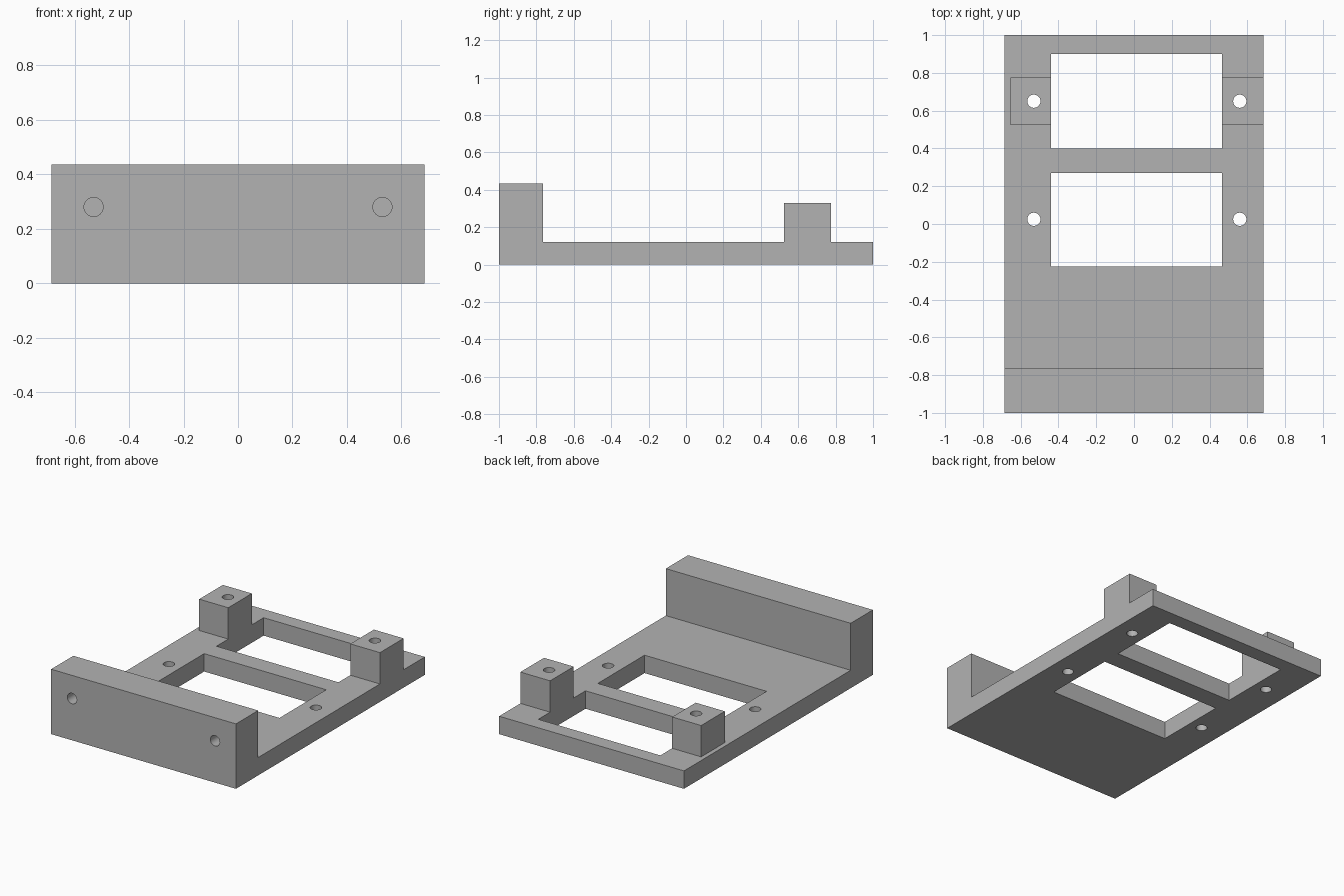
import bpy
import bmesh
from math import pi, radians
from mathutils import Matrix, Vector

cube = bpy.data.objects.get("Cube")
if cube:
    bpy.data.objects.remove(cube, do_unlink=True)

grey = bpy.data.materials.new("plain grey")
grey.use_nodes = True
colour = (0.45, 0.45, 0.45, 1)
grey.diffuse_color = colour
grey.node_tree.nodes["Principled BSDF"].inputs["Base Color"].default_value = colour

HALF_W = 0.685
PLATE_TOP, WALL_TOP, BLOCK_TOP = 0.12, 0.435, 0.33
WALL_BACK = -0.765
WINDOW_LEFT, WINDOW_RIGHT = -0.44, 0.465
HOLE_R = 0.035


def add_object(name, bm):
    bmesh.ops.recalc_face_normals(bm, faces=bm.faces)
    mesh = bpy.data.meshes.new(name)
    bm.to_mesh(mesh)
    bm.free()
    mesh.materials.append(grey)
    obj = bpy.data.objects.new(name, mesh)
    bpy.context.collection.objects.link(obj)
    return obj


def box(name, low, high):
    low, high = Vector(low), Vector(high)
    bm = bmesh.new()
    bmesh.ops.create_cube(bm, size=1)
    bmesh.ops.scale(bm, verts=bm.verts, vec=high - low)
    bmesh.ops.translate(bm, verts=bm.verts, vec=(low + high) / 2)
    return add_object(name, bm)


def rod(name, centre, length, axis="Z"):
    bm = bmesh.new()
    turn = Matrix.Rotation(pi / 2, 4, "X") if axis == "Y" else Matrix()
    bmesh.ops.create_cone(bm, cap_ends=True, segments=32, radius1=HOLE_R,
                          radius2=HOLE_R, depth=length,
                          matrix=Matrix.Translation(centre) @ turn)
    return add_object(name, bm)


def combine(target, tool, operation):
    mod = target.modifiers.new(operation, "BOOLEAN")
    mod.operation = operation
    mod.solver = "EXACT"
    mod.object = tool
    bpy.context.view_layer.objects.active = target
    bpy.ops.object.modifier_apply(modifier=mod.name)
    bpy.data.objects.remove(tool, do_unlink=True)


# Base plate and front wall: one stepped side profile, extruded across
profile = [(-1, 0), (1, 0), (1, PLATE_TOP), (WALL_BACK, PLATE_TOP),
           (WALL_BACK, WALL_TOP), (-1, WALL_TOP)]
bm = bmesh.new()
side = bm.faces.new([bm.verts.new((-HALF_W, y, z)) for y, z in profile])
extruded = bmesh.ops.extrude_face_region(bm, geom=[side])["geom"]
bmesh.ops.translate(bm, vec=(2 * HALF_W, 0, 0),
                    verts=[v for v in extruded if isinstance(v, bmesh.types.BMVert)])
frame = add_object("mounting_frame", bm)

# Raised mounting blocks beside the rear window
for name, x0, x1 in (("right_block", -0.655, WINDOW_LEFT),
                     ("left_block", WINDOW_RIGHT, HALF_W)):
    block = box(name, (x0, 0.525, 0.05), (x1, 0.775, BLOCK_TOP))
    combine(frame, block, "UNION")

# Rectangular windows; these stop at the inner faces of the blocks
for y0, y1 in ((0.4, 0.9), (-0.225, 0.27)):
    cutter = box("window_cutter", (WINDOW_LEFT, y0, -0.1), (WINDOW_RIGHT, y1, 0.6))
    combine(frame, cutter, "DIFFERENCE")

# Vertical screw holes through the plate and blocks
for x in (-0.53, 0.56):
    for y in (0.65, 0.025):
        combine(frame, rod("screw_cutter", (x, y, 0.2), 1), "DIFFERENCE")

# Blind holes in the front wall
for x in (-0.53, 0.53):
    combine(frame, rod("wall_cutter", (x, -1, 0.28), 0.36, "Y"), "DIFFERENCE")

# Smooth hole walls, crisp edges everywhere else
bpy.ops.object.select_all(action="DESELECT")
frame.select_set(True)
bpy.context.view_layer.objects.active = frame
bpy.ops.object.shade_smooth_by_angle(angle=radians(30))
